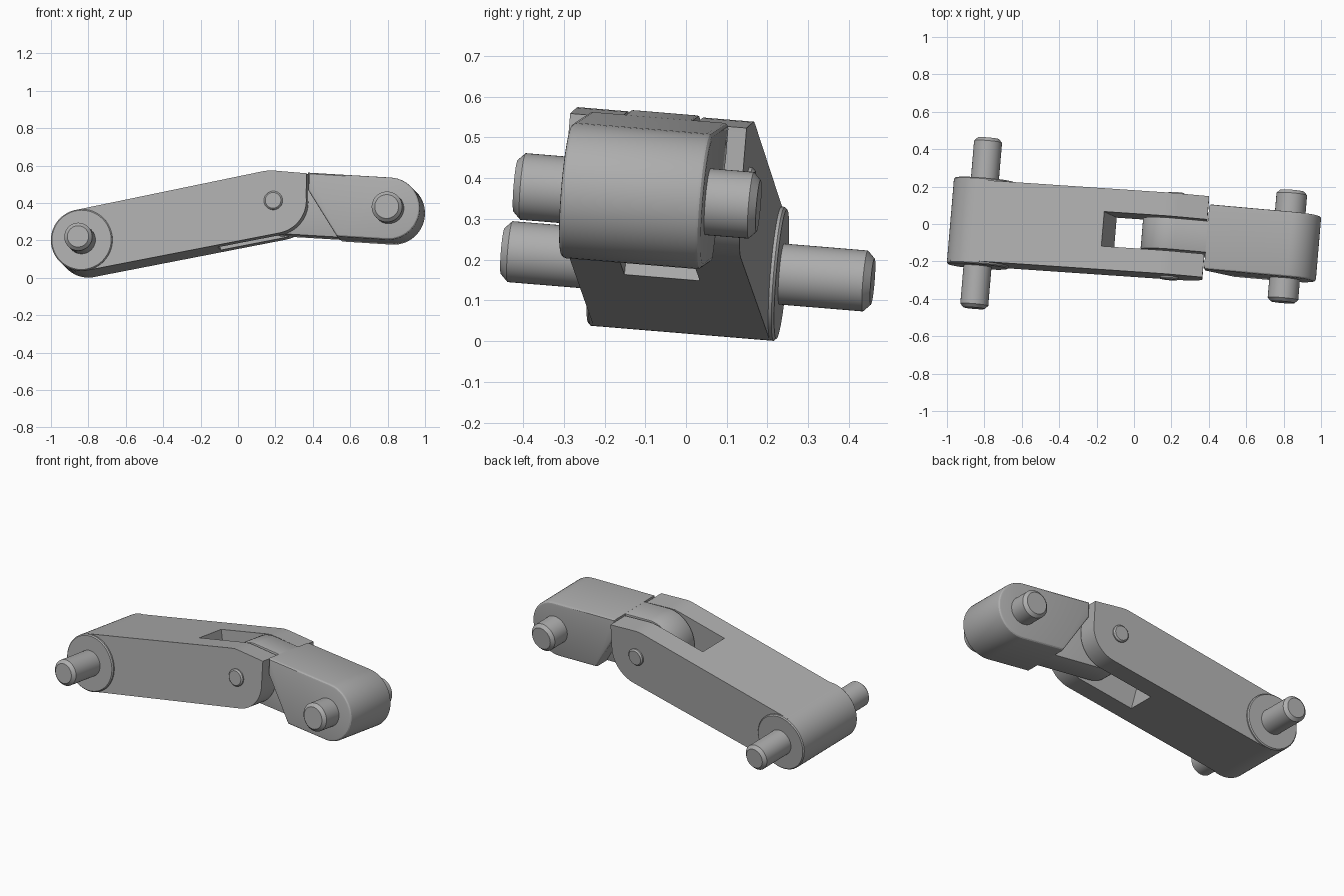
import bpy, bmesh
from math import sin, cos, radians
from mathutils import Matrix, Vector

cube = bpy.data.objects.get("Cube")
if cube:
    bpy.data.objects.remove(cube)

grey = bpy.data.materials.new("plain grey")
grey.use_nodes = True
COLOUR = (0.42, 0.42, 0.42, 1)
grey.diffuse_color = COLOUR
grey.node_tree.nodes["Principled BSDF"].inputs["Base Color"].default_value = COLOUR

# Slightly tilted pose of the whole linkage: pins run along the local y axis
Y = Vector((0.084, 0.993, -0.082)).normalized()
X = (Vector((1, 0, 0)) - Y * Y.x).normalized()
Z = X.cross(Y)
POSE = Matrix.Translation((0, -0.08, 0)) @ Matrix((X, Y, Z)).transposed().to_4x4()

LEFT, HINGE, RIGHT = (-0.82, 0.19), (0.208, 0.395), (0.823, 0.352)


def arc(centre, r, start, end, n=20):
    angles = [radians(start + (end - start) * i / n) for i in range(n + 1)]
    return [(centre[0] + r * cos(a), centre[1] + r * sin(a)) for a in angles]


def prism(name, profile, half, bevel=0.0, segments=3):
    """Extrude an x-z profile over -half..half in local y, with softened rims."""
    bm = bmesh.new()
    face = bm.faces.new([bm.verts.new((x, -half, z)) for x, z in profile])
    moved = bmesh.ops.extrude_face_region(bm, geom=[face])["geom"]
    bmesh.ops.translate(bm, vec=(0, 2 * half, 0),
                        verts=[v for v in moved if isinstance(v, bmesh.types.BMVert)])
    bmesh.ops.recalc_face_normals(bm, faces=bm.faces)
    if bevel:
        rims = [e for e in bm.edges if abs(e.verts[0].co.y - e.verts[1].co.y) < 1e-5]
        bmesh.ops.bevel(bm, geom=rims, offset=bevel, segments=segments,
                        profile=0.5, affect='EDGES')
    mesh = bpy.data.meshes.new(name)
    bm.to_mesh(mesh)
    bm.free()
    mesh.materials.append(grey)
    obj = bpy.data.objects.new(name, mesh)
    bpy.context.collection.objects.link(obj)
    obj.matrix_world = POSE
    return obj


def smooth(obj):
    bpy.ops.object.select_all(action='DESELECT')
    obj.select_set(True)
    bpy.context.view_layer.objects.active = obj
    bpy.ops.object.shade_smooth_by_angle(angle=radians(25))


def cylinder(name, centre, r, half, bevel, segments=1):
    smooth(prism(name, arc(centre, r, 0, 352.5, 47), half, bevel, segments))


# Long arm: rounded at the left, square upper corner at the hinge
arm_profile = (arc(LEFT, 0.165, 101.3, 281.3, 28)
               + arc(HINGE, 0.177, -78.7, 5, 16)
               + [(0.385, 0.54), (0.22, 0.555), (0.183, 0.557), (0.15, 0.552)])
arm = prism("long_arm", arm_profile, 0.218)

# Fork slot through the hinge end of the arm
slot = prism("slot_cutter", [(-0.19, 0.6), (-0.085, 0.08), (0.6, 0.08), (0.6, 0.7)], 0.093)
slot.hide_render = True
cut = arm.modifiers.new("fork slot", 'BOOLEAN')
cut.operation, cut.solver, cut.object = 'DIFFERENCE', 'EXACT', slot
bpy.context.view_layer.objects.active = arm
arm.select_set(True)
bpy.ops.object.modifier_apply(modifier=cut.name)
bpy.data.objects.remove(slot)
smooth(arm)

# Short link: rounded end with a slanted shoulder, plus its hinge tongue
smooth(prism("short_link", arc(RIGHT, 0.167, -94, 86, 28)
             + [(0.39, 0.548), (0.39, 0.455), (0.545, 0.204)], 0.175, 0.014))
smooth(prism("hinge_tongue", arc(HINGE, 0.166, 86, 266, 28)
             + [(0.65, 0.199), (0.65, 0.528)], 0.085, 0.006, 2))

# Raised bosses around the left pin, then the three pins
cylinder("left_boss", LEFT, 0.165, 0.232, 0.006)
cylinder("left_pin", LEFT, 0.075, 0.457, 0.018)
cylinder("hinge_pin", HINGE, 0.05, 0.234, 0.008)
cylinder("right_pin", RIGHT, 0.082, 0.3, 0.018)
